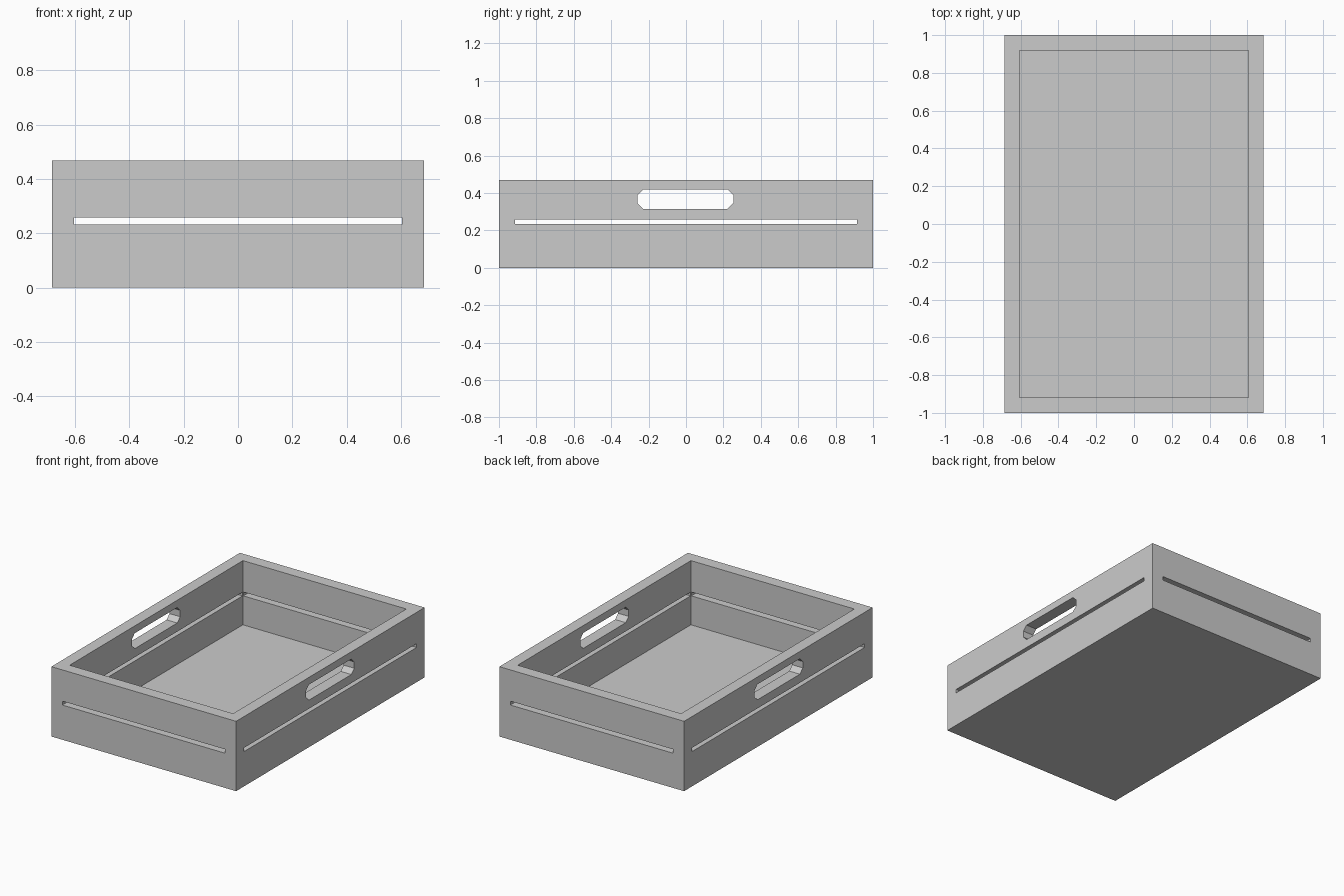
import bpy, bmesh, math

if "Cube" in bpy.data.objects:
    bpy.data.objects.remove(bpy.data.objects["Cube"])

HX, HY, H = 0.686, 1.0, 0.469      # outer half sizes and height
IX, IY, FLOOR = 0.607, 0.919, 0.038  # inner half sizes and floor level


def box(name, x, y, z0, z1):
    """Box centred on x/y with half sizes x, y, spanning z0..z1."""
    bpy.ops.mesh.primitive_cube_add(size=2, location=(0, 0, (z0 + z1) / 2))
    ob = bpy.context.object
    ob.name = name
    ob.scale = (x, y, (z1 - z0) / 2)
    bpy.ops.object.transform_apply(location=True, rotation=True, scale=True)
    return ob


def handle_cutter(name, half_len, zc, r):
    """Elongated octagon in the y-z plane, extruded across x."""
    s = r * math.tan(math.pi / 8)
    c = half_len - (r - s)
    quarter = [(half_len, s), (c, r)]
    pts = (quarter + [(-y, z) for y, z in reversed(quarter)]
           + [(-y, -z) for y, z in quarter]
           + [(y, -z) for y, z in reversed(quarter)])
    bm = bmesh.new()
    face = bm.faces.new([bm.verts.new((-1, y - 0.003, zc + z)) for y, z in pts])
    ext = bmesh.ops.extrude_face_region(bm, geom=[face])
    verts = [g for g in ext["geom"] if isinstance(g, bmesh.types.BMVert)]
    bmesh.ops.translate(bm, verts=verts, vec=(2, 0, 0))
    bmesh.ops.recalc_face_normals(bm, faces=bm.faces)
    me = bpy.data.meshes.new(name)
    bm.to_mesh(me)
    bm.free()
    ob = bpy.data.objects.new(name, me)
    bpy.context.collection.objects.link(ob)
    return ob


# Solid tray block
tray = box("tray", HX, HY, 0, H)

# Cavity, slots through both wall pairs, and the two hand holes
cutters = [
    box("cavity_cutter", IX, IY, FLOOR, H + 0.2),
    box("end_slot_cutter", 0.604, 1.2, 0.233, 0.259),
    box("side_slot_cutter", 1.0, 0.915, 0.2335, 0.2585),
    handle_cutter("handle_cutter", 0.256, 0.368, 0.052),
]

bpy.context.view_layer.objects.active = tray
for cutter in cutters:
    cutter.hide_render = True
    mod = tray.modifiers.new(cutter.name, 'BOOLEAN')
    mod.operation = 'DIFFERENCE'
    mod.solver = 'EXACT'
    mod.object = cutter
    bpy.ops.object.modifier_apply(modifier=mod.name)
    bpy.data.objects.remove(cutter)
